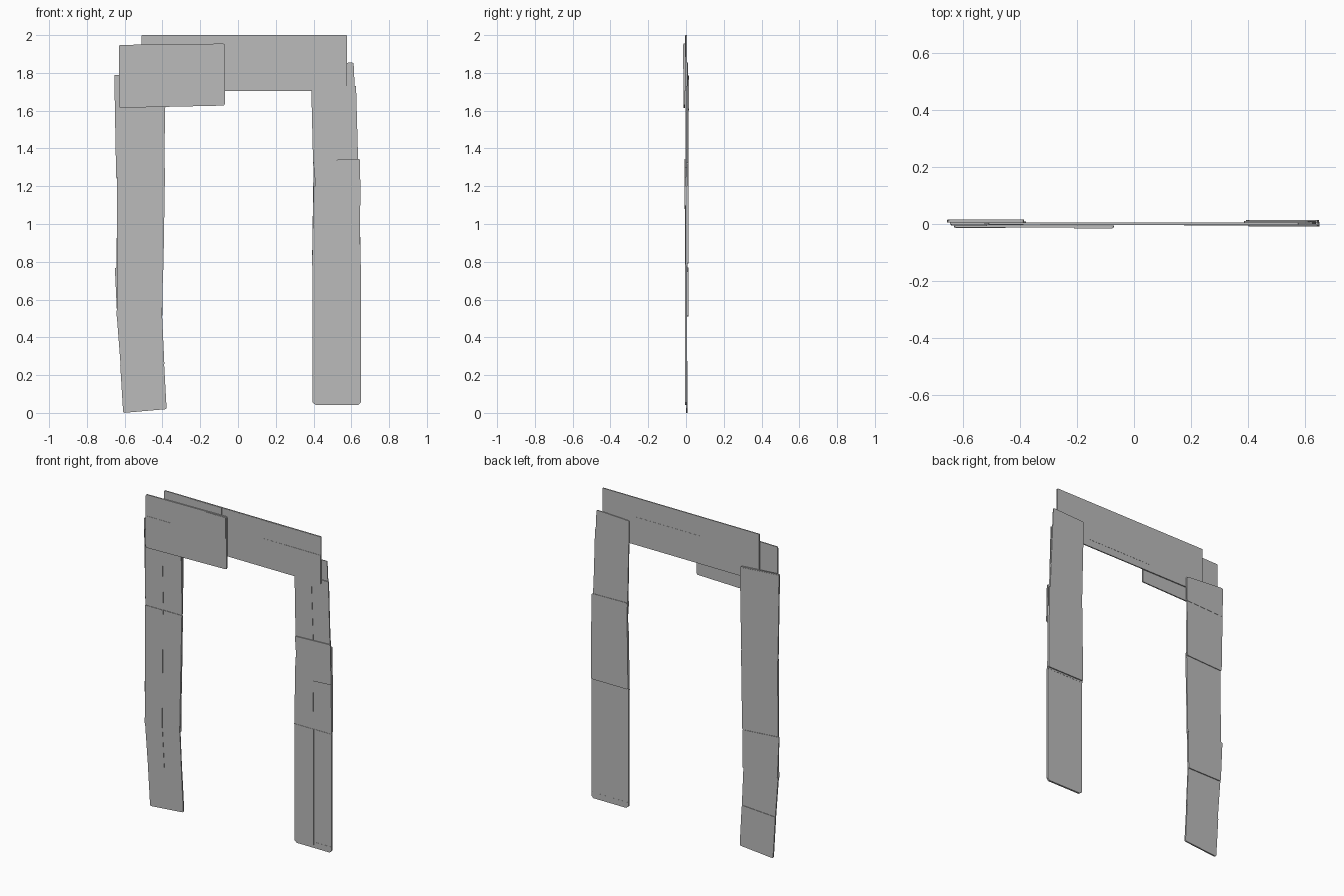
import bpy
import bmesh

cube = bpy.data.objects.get("Cube")
if cube:
    bpy.data.objects.remove(cube, do_unlink=True)

# One plain grey for every board
grey = bpy.data.materials.new("plain grey")
grey.use_nodes = True
colour = (0.5, 0.5, 0.5, 1)
grey.diffuse_color = colour
grey.node_tree.nodes["Principled BSDF"].inputs["Base Color"].default_value = colour


def board(name, outline, front, back, chamfer=0.008):
    """Thin board from an (x, z) outline, with clipped corners."""
    bm = bmesh.new()
    bm.faces.new([bm.verts.new((x, front, z)) for x, z in outline])
    if chamfer:
        bmesh.ops.bevel(bm, geom=bm.verts[:], offset=chamfer, segments=2,
                        profile=0.5, affect='VERTICES')
    ext = bmesh.ops.extrude_face_region(bm, geom=bm.faces[:])
    for v in ext["geom"]:
        if isinstance(v, bmesh.types.BMVert):
            v.co.y = back
    bmesh.ops.recalc_face_normals(bm, faces=bm.faces[:])
    mesh = bpy.data.meshes.new(name)
    bm.to_mesh(mesh)
    bm.free()
    mesh.materials.append(grey)
    obj = bpy.data.objects.new(name, mesh)
    bpy.context.collection.objects.link(obj)
    return obj


def rect(x0, x1, z0, z1):
    return [(x0, z0), (x1, z0), (x1, z1), (x0, z1)]


def split_board(name, top, bottom, front, back, step=0.002):
    """Leg board of two strips meeting at a shallow stepped seam.
    top and bottom are (left x, seam x, right x, z)."""
    for i, side in enumerate(("outer", "inner")):
        board(f"{name}_{side}", [
            (bottom[i], bottom[3]), (bottom[i + 1], bottom[3]),
            (top[i + 1], top[3]), (top[i], top[3])],
            front + i * step, back, 0)


# Right leg: strips seen from the front
split_board("right_leg_upper", (-0.645, -0.525, -0.395, 1.72),
            (-0.64, -0.515, -0.387, 1.25), -0.002, 0.006)
split_board("right_leg_middle", (-0.64, -0.515, -0.387, 1.25),
            (-0.642, -0.522, -0.402, 0.51), -0.005, 0.005)
split_board("right_leg_lower", (-0.642, -0.522, -0.402, 0.52),
            (-0.622, -0.508, -0.39, 0.26), -0.003, 0.006)
board("right_foot", [(-0.608, 0), (-0.378, 0.02), (-0.392, 0.275),
                     (-0.624, 0.262)], -0.0005, 0.009)

# Right leg: backing boards
board("right_leg_top_backing", [(-0.645, 1.24), (-0.39, 1.25), (-0.385, 1.77),
                                (-0.655, 1.79)], 0.0055, 0.0135)
board("right_leg_head_patch", [(-0.65, 1.6), (-0.385, 1.61), (-0.385, 1.765),
                               (-0.654, 1.785)], 0.013, 0.015)
board("right_leg_middle_backing", [(-0.643, 0.74), (-0.395, 0.75),
                                   (-0.387, 1.25), (-0.64, 1.25)], 0.004, 0.009)
board("right_leg_low_patch", [(-0.64, 0.51), (-0.4, 0.51), (-0.398, 0.75),
                              (-0.652, 0.77)], 0.005, 0.012)

# Left leg: strips seen from the front
split_board("left_leg_upper", (0.392, 0.508, 0.625, 1.73),
            (0.4, 0.523, 0.637, 1.3), -0.0015, 0.007)
split_board("left_leg_middle", (0.4, 0.52, 0.645, 1.2),
            (0.392, 0.525, 0.648, 0.78), -0.004, 0.007)
for name, x0, x1, front in (("outer", 0.526, 0.65, -0.004),
                            ("inner", 0.394, 0.528, -0.006)):
    board("left_leg_lower_" + name, rect(x0, x1, 0.06, 0.785), front, 0.006, 0)
board("left_foot", [(0.394, 0.056), (0.41, 0.043), (0.637, 0.043),
                    (0.65, 0.056), (0.65, 0.08), (0.394, 0.08)],
      -0.005, 0.0065, 0)
board("left_leg_patch", [(0.418, 1.08), (0.65, 1.095), (0.645, 1.345),
                         (0.4, 1.335)], -0.009, -0.003)

# Left leg: backing boards
board("left_leg_top_backing", [(0.398, 1.3), (0.637, 1.3), (0.612, 1.855),
                               (0.385, 1.845)], 0.006, 0.011)
board("left_leg_middle_backing", [(0.392, 0.79), (0.648, 0.79), (0.645, 1.325),
                                  (0.4, 1.33)], 0.006, 0.014)

# Header: core board with shallow stepped facings
board("header_core", rect(-0.51, 0.576, 1.705, 2.0), -0.002, 0.005, 0.004)
for name, x0, x1, z0, z1, front in (
        ("lower_left", 0.175, 0.576, 1.707, 1.885, -0.005),
        ("upper_left", 0.33, 0.576, 1.885, 1.998, -0.003),
        ("upper_middle", 0.175, 0.33, 1.885, 1.998, -0.004),
        ("centre", -0.11, 0.175, 1.707, 1.998, -0.003),
        ("upper_right", -0.33, -0.11, 1.707, 1.998, -0.004)):
    board("header_" + name, rect(x0, x1, z0, z1), front, 0.001, 0)
board("header_back_strip", rect(-0.11, 0.34, 1.75, 1.88), 0.004, 0.006, 0)

# Front plate across the right corner, with stepped facings
board("corner_plate", [(-0.63, 1.615), (-0.07, 1.627), (-0.07, 1.955),
                       (-0.63, 1.948)], -0.0125, -0.005)
board("corner_plate_upper_facing", rect(-0.21, -0.075, 1.82, 1.95),
      -0.015, -0.012, 0)
board("corner_plate_lower_facing", rect(-0.625, -0.45, 1.625, 1.815),
      -0.014, -0.012, 0)
